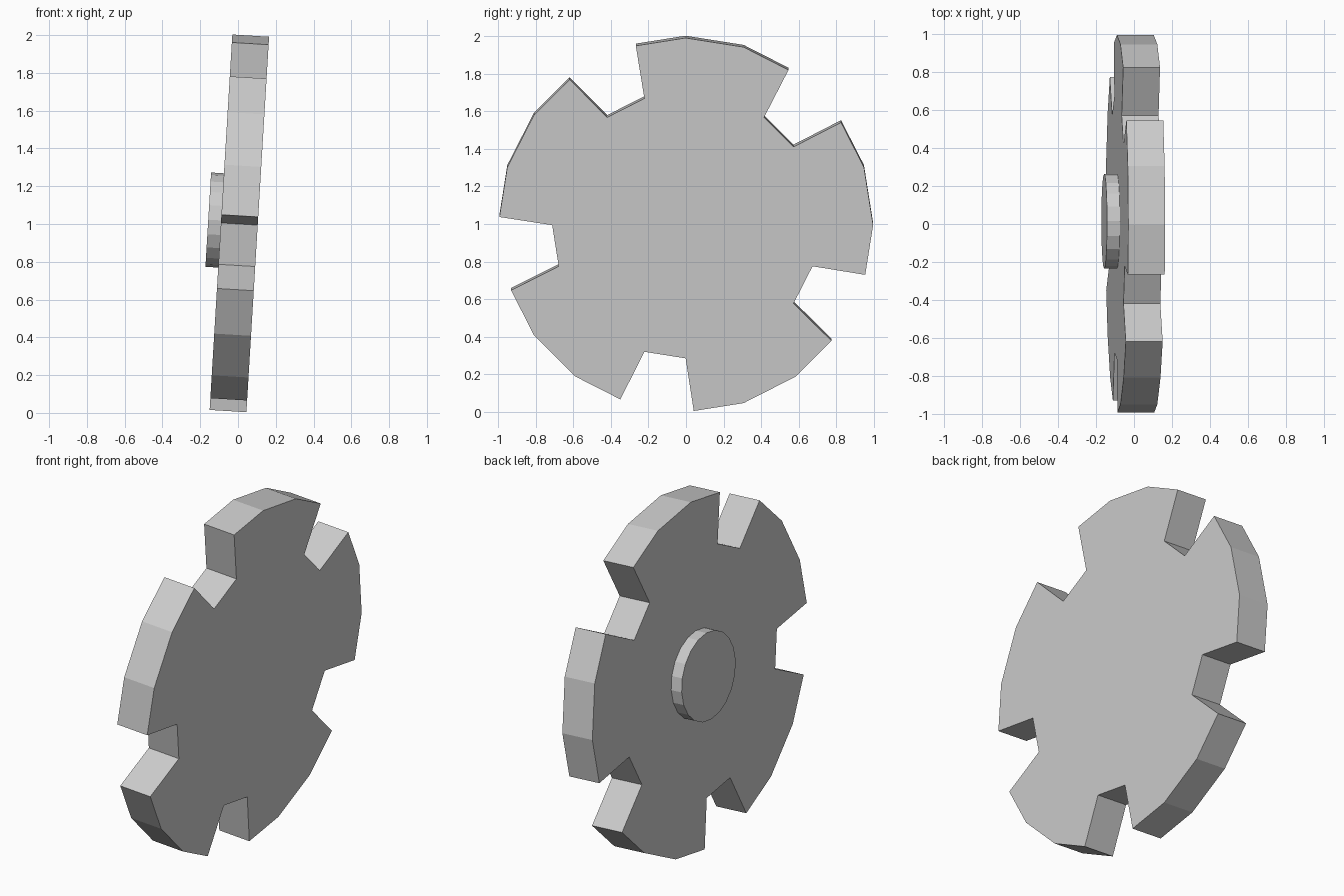
import bpy, bmesh
from math import radians, cos, sin
from mathutils import Matrix

if "Cube" in bpy.data.objects:
    bpy.data.objects.remove(bpy.data.objects["Cube"])

TILT = Matrix.Translation((0.007, 0, 1.0)) @ Matrix.Rotation(radians(3.46), 4, 'Y')


def extrude_x(name, profile, x0, x1):
    """Solid from a (y, z) profile, extruded along x, then leaned as a whole."""
    bm = bmesh.new()
    face = bm.faces.new([bm.verts.new((x0, y, z)) for y, z in profile])
    new = bmesh.ops.extrude_face_region(bm, geom=[face])["geom"]
    verts = [v for v in new if isinstance(v, bmesh.types.BMVert)]
    bmesh.ops.translate(bm, vec=(x1 - x0, 0, 0), verts=verts)
    bmesh.ops.transform(bm, matrix=TILT, verts=bm.verts)
    bmesh.ops.recalc_face_normals(bm, faces=bm.faces)
    mesh = bpy.data.meshes.new(name)
    bm.to_mesh(mesh)
    bm.free()
    obj = bpy.data.objects.new(name, mesh)
    bpy.context.collection.objects.link(obj)
    return obj


def polar(r, deg, cy=0.0, cz=0.0):
    return cy + r * cos(radians(deg)), cz + r * sin(radians(deg))


# Notched disc: five flared notches, 20-sided rim between them
R, HALF = 0.999, 0.0975
sector = [(0.711, -9.0), (0.711, 9.0), (0.993, 11.5), (R, 27), (R, 45), (0.993, 60.5)]
outline = [polar(r, 45 + 72 * k + a, -0.002) for k in range(5) for r, a in sector]
extrude_x("notched_disc", outline, -HALF, HALF)

# Round hub boss on the back face
hub = [polar(0.25, 18 * i, 0.015, 0.013) for i in range(20)]
extrude_x("hub_boss", hub, -HALF - 0.068, -HALF + 0.01)
